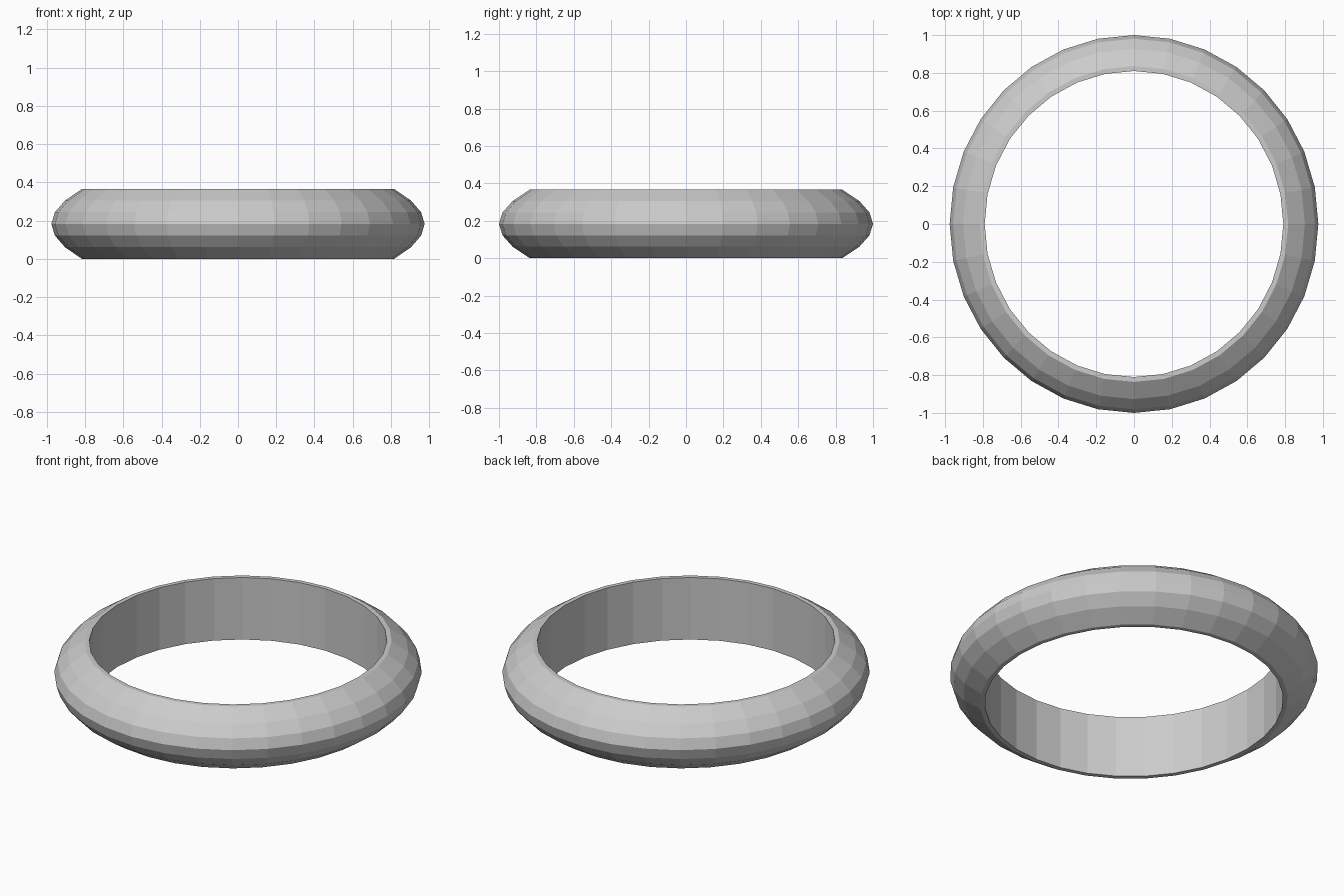
import bpy
import bmesh
from math import cos, sin, tau

if "Cube" in bpy.data.objects:
    bpy.data.objects.remove(bpy.data.objects["Cube"])

SIDES = 32
X_SQUASH = 0.976   # the band is very slightly oval

# Cross-section (radius, height): domed outside, flat inner wall
PROFILE = [
    (0.81, 0.0), (0.836, 0.0), (0.927, 0.061), (0.981, 0.122), (1.0, 0.183),
    (0.981, 0.244), (0.927, 0.305), (0.836, 0.366), (0.81, 0.366),
]

# Sweep the closed section around the z axis
bm = bmesh.new()
rings = []
for i in range(SIDES):
    a = tau * i / SIDES
    rings.append([bm.verts.new((r * cos(a) * X_SQUASH, r * sin(a), z))
                  for r, z in PROFILE])

n = len(PROFILE)
for i in range(SIDES):
    here, nxt = rings[i], rings[(i + 1) % SIDES]
    for j in range(n):
        k = (j + 1) % n
        bm.faces.new((here[j], nxt[j], nxt[k], here[k]))
bmesh.ops.recalc_face_normals(bm, faces=bm.faces)

mesh = bpy.data.meshes.new("ring_band")
bm.to_mesh(mesh)
bm.free()
bpy.context.collection.objects.link(bpy.data.objects.new("ring_band", mesh))
